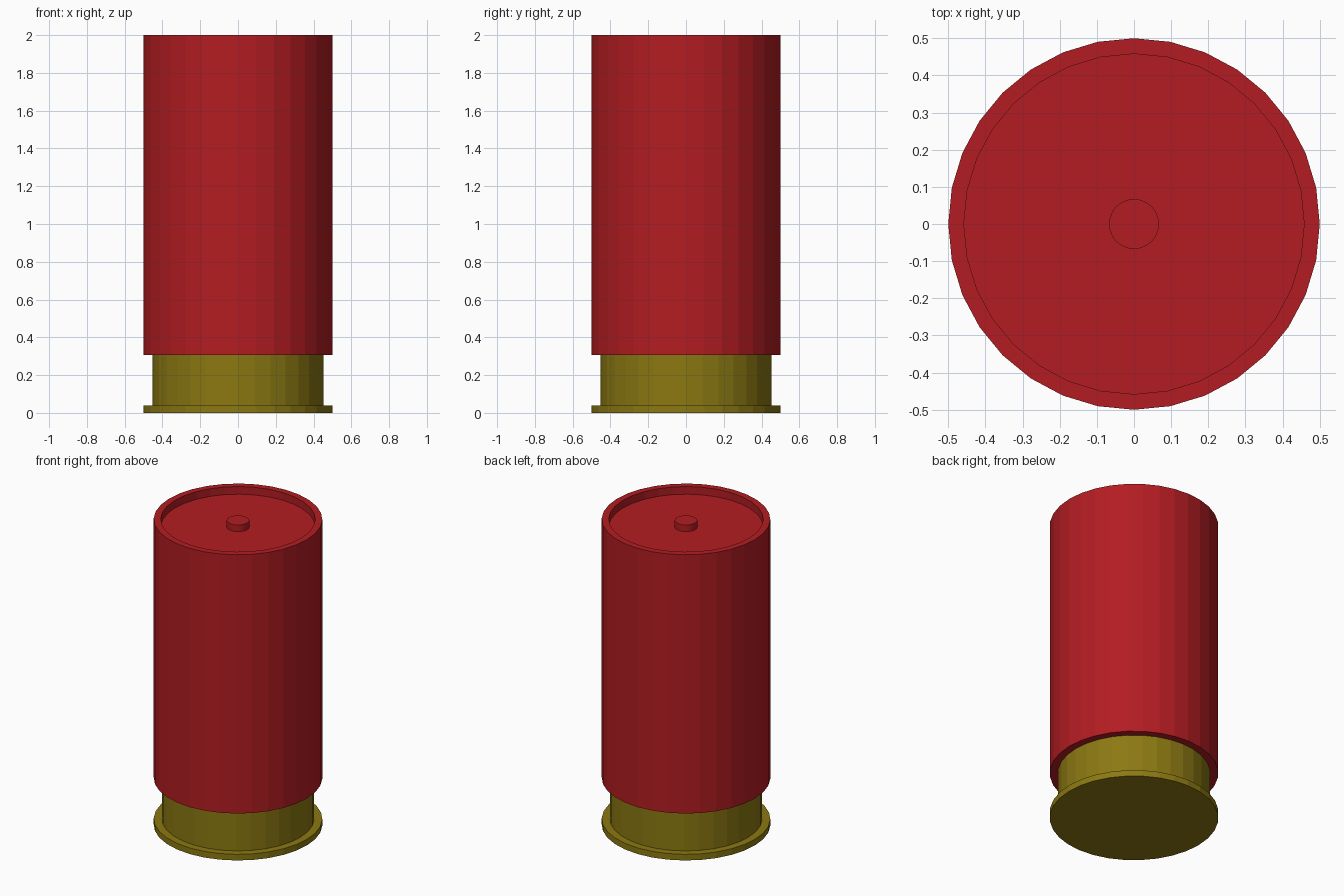
import bpy, bmesh
from math import cos, sin, tau

if "Cube" in bpy.data.objects:
    bpy.data.objects.remove(bpy.data.objects["Cube"])

SIDES = 32


def material(name, color):
    m = bpy.data.materials.new(name)
    m.diffuse_color = (*color, 1)
    m.use_nodes = True
    m.node_tree.nodes["Principled BSDF"].inputs["Base Color"].default_value = m.diffuse_color
    return m


def lathe(name, profile, mat):
    """Spin an (r, z) profile, listed bottom to top, and cap both ends."""
    bm = bmesh.new()
    rings = [[bm.verts.new((r * cos(tau * i / SIDES), r * sin(tau * i / SIDES), z))
              for i in range(SIDES)] for r, z in profile]
    for a, b in zip(rings, rings[1:]):
        for i in range(SIDES):
            j = (i + 1) % SIDES
            bm.faces.new((a[i], a[j], b[j], b[i]))
    bm.faces.new(rings[0][::-1])
    bm.faces.new(rings[-1])
    mesh = bpy.data.meshes.new(name)
    bm.to_mesh(mesh)
    bm.free()
    mesh.materials.append(mat)
    obj = bpy.data.objects.new(name, mesh)
    bpy.context.collection.objects.link(obj)
    return obj


red = material("red_plastic", (0.45, 0.012, 0.016))
brass = material("brass", (0.26, 0.19, 0.006))

# Brass base with its flange; the top tucks just inside the hull
lathe("brass_base", [(0.5, 0), (0.5, 0.04), (0.452, 0.04), (0.452, 0.32)], brass)

# Red hull with a recessed top and a small central stud
lathe("red_hull", [(0.5, 0.307), (0.5, 2.0), (0.458, 2.0), (0.458, 1.95),
                   (0.067, 1.95), (0.067, 1.993)], red)
